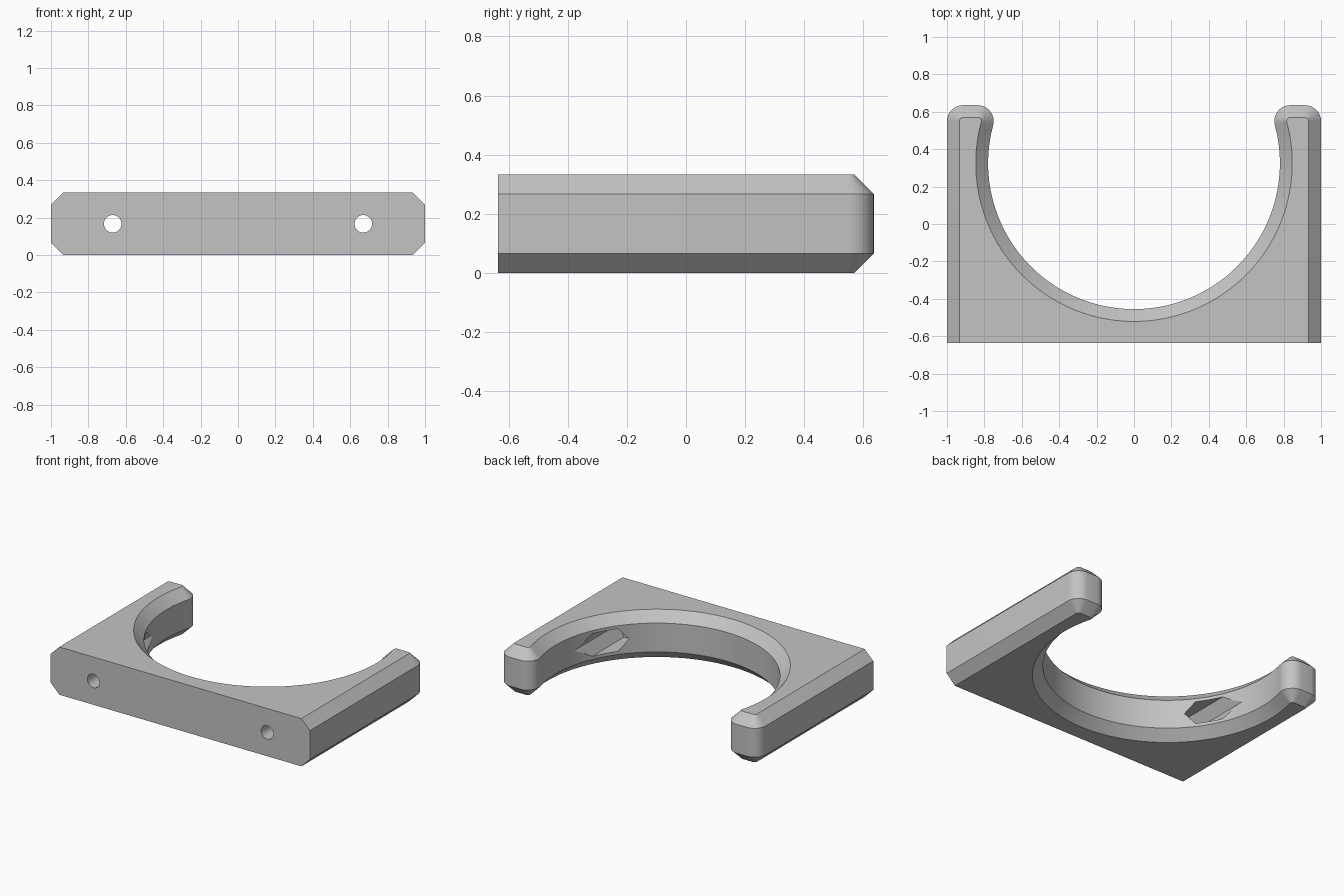
import bpy, bmesh, math
from mathutils import Matrix

if "Cube" in bpy.data.objects:
    bpy.data.objects.remove(bpy.data.objects["Cube"])

HEIGHT, CHAMFER = 0.333, 0.066
FRONT, BACK = -0.635, 0.635
RING_Y, RING_R = 0.325, 0.78      # round opening
TIP_R = 0.085                     # rounding of the arm tips
HOLE_X, HOLE_Z = 0.67, HEIGHT / 2

grey = bpy.data.materials.new("grey plastic")
grey.diffuse_color = (0.55, 0.55, 0.55, 1)
grey.use_nodes = True
grey.node_tree.nodes["Principled BSDF"].inputs["Base Color"].default_value = grey.diffuse_color


def arc(cx, cy, r, a0, a1, n):
    return [(cx + r * math.cos(a0 + (a1 - a0) * i / n),
             cy + r * math.sin(a0 + (a1 - a0) * i / n)) for i in range(n + 1)]


def outline(d):
    """Clamp outline, drawn inward by d everywhere except at the flat front."""
    cy = BACK - TIP_R
    cx = math.sqrt((RING_R + TIP_R) ** 2 - (cy - RING_Y) ** 2)
    lean = math.atan2(cy - RING_Y, cx)
    r = TIP_R - d
    # right half: front corner, outer tip corner, inner tip corner
    right = [(1 - d, FRONT)]
    right += arc(1 - TIP_R, cy, r, 0, math.pi / 2, 8)
    right += arc(cx, cy, r, math.pi / 2, math.pi + lean, 10)
    # round opening from right to left through the front
    ring = arc(0, RING_Y, RING_R + d, lean, -math.pi - lean, 96)[1:-1]
    return right + ring + [(-x, y) for x, y in reversed(right)]


def new_object(name, bm):
    bmesh.ops.recalc_face_normals(bm, faces=bm.faces)
    mesh = bpy.data.meshes.new(name)
    bm.to_mesh(mesh)
    bm.free()
    mesh.materials.append(grey)
    obj = bpy.data.objects.new(name, mesh)
    bpy.context.collection.objects.link(obj)
    return obj


# Clamp body: outline lofted through four levels to form the chamfers
bm = bmesh.new()
levels = [(0, CHAMFER), (CHAMFER, 0), (HEIGHT - CHAMFER, 0), (HEIGHT, CHAMFER)]
loops = [[bm.verts.new((x, y, z)) for x, y in outline(d)] for z, d in levels]
count = len(loops[0])
for low, high in zip(loops, loops[1:]):
    for i in range(count - 1):
        j = i + 1
        bm.faces.new((low[i], low[j], high[j], high[i]))
# flat front, top and bottom
bm.faces.new([l[0] for l in loops] + [l[-1] for l in reversed(loops)])
bm.faces.new(loops[0])
bm.faces.new(loops[-1])
body = new_object("clamp_body", bm)


def cut_along_y(name, x, radius, sides, y0, y1):
    bm = bmesh.new()
    bmesh.ops.create_cone(bm, cap_ends=True, segments=sides, radius1=radius,
                          radius2=radius, depth=y1 - y0)
    if sides == 6:   # points of the hexagon lie level
        bmesh.ops.rotate(bm, verts=bm.verts, matrix=Matrix.Rotation(math.pi / 2, 3, 'Z'))
    bmesh.ops.rotate(bm, verts=bm.verts, matrix=Matrix.Rotation(math.pi / 2, 3, 'X'))
    bmesh.ops.translate(bm, verts=bm.verts, vec=(x, (y0 + y1) / 2, HOLE_Z))
    cutter = new_object(name, bm)
    cutter.hide_render = True
    mod = body.modifiers.new(name, 'BOOLEAN')
    mod.object, mod.operation, mod.solver = cutter, 'DIFFERENCE', 'EXACT'
    bpy.context.view_layer.objects.active = body
    bpy.ops.object.modifier_apply(modifier=mod.name)
    bpy.data.objects.remove(cutter)


# Screw holes from the front and nut pockets from the round opening
for side in (-1, 1):
    cut_along_y("screw_hole", side * HOLE_X, 0.047, 32, -0.8, 0.1)
    cut_along_y("nut_pocket", side * HOLE_X, 0.091, 6, -0.34, 0.22)

bpy.ops.object.select_all(action='DESELECT')
body.select_set(True)
bpy.context.view_layer.objects.active = body
bpy.ops.object.shade_smooth_by_angle(angle=math.radians(30))
